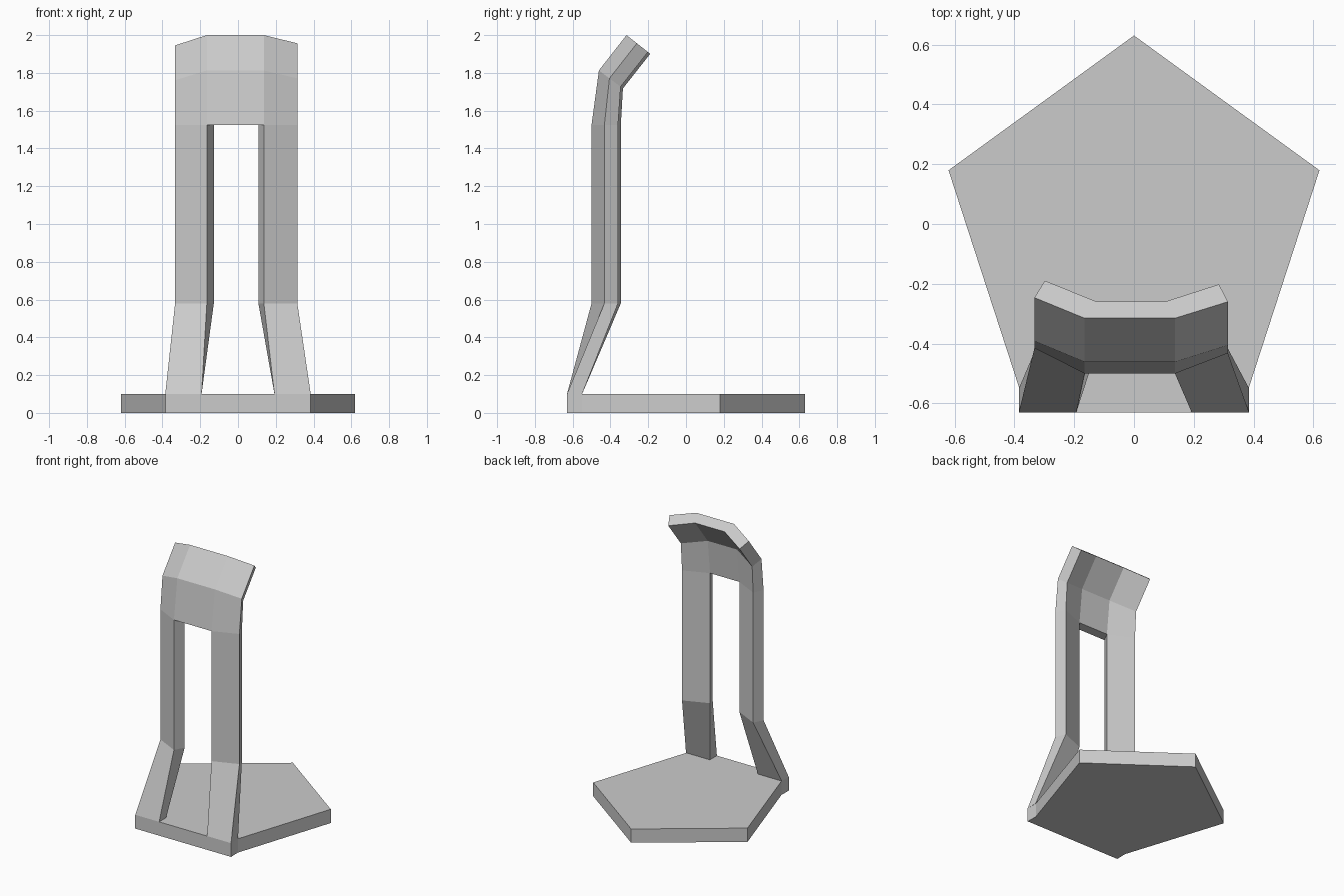
import bpy, bmesh, math
from collections import Counter

if "Cube" in bpy.data.objects:
    bpy.data.objects.remove(bpy.data.objects["Cube"])


def make_object(name, verts, faces):
    mesh = bpy.data.meshes.new(name)
    bm = bmesh.new()
    bv = [bm.verts.new(v) for v in verts]
    for f in faces:
        bm.faces.new([bv[i] for i in f])
    loose = [v for v in bm.verts if not v.link_faces]
    bmesh.ops.delete(bm, geom=loose, context='VERTS')
    bmesh.ops.recalc_face_normals(bm, faces=bm.faces)
    bm.to_mesh(mesh)
    bm.free()
    obj = bpy.data.objects.new(name, mesh)
    bpy.context.collection.objects.link(obj)
    return obj


# Pentagonal base plate with a straight lip under the legs
R, T = 0.652, 0.1
outline = [(R * math.cos(a), R * math.sin(a) - 0.022)
           for a in (math.radians(90 + 72 * i) for i in range(5))]
outline[3:3] = [(-0.385, -0.63), (0.385, -0.63)]
n = len(outline)
make_object("base_plate",
            [(x, y, z) for z in (0, T) for x, y in outline],
            [list(range(n)), list(range(n, 2 * n))]
            + [[i, (i + 1) % n, n + (i + 1) % n, n + i] for i in range(n)])

# Bent panel: cross-section of four columns, front row then back row (x, y offset)
section = [(-0.333, 0.085), (-0.165, 0), (0.137, 0), (0.314, 0.068),
           (-0.298, 0.155), (-0.128, 0.07), (0.108, 0.07), (0.284, 0.14)]
# Feet, which land on the base lip
feet = [(x, y, T) for y in (-0.63, -0.55) for x in (-0.385, -0.193, 0.193, 0.385)]
# Levels above the feet: front y, front z, depth scale, z drop per unit depth
levels = [(-0.5, 0.58, 1, 0), (-0.5, 1.525, 1, 0),
          (-0.461, 1.813, 0.82, 0.75), (-0.315, 2.0, 0.81, 0.79)]
verts = list(feet)
for y, z, s, drop in levels:
    verts += [(x, y + d * s, z - d * s * drop) for x, d in section]

# Solid cells: two legs below, full width across the top bands
cells = [(lv, c) for lv in range(4) for c in range(3) if lv >= 2 or c != 1]
quads = []
for lv, c in cells:
    a, b = lv * 8 + c, lv * 8 + 8 + c
    quads += [(a, a + 1, b + 1, b), (a + 4, a + 5, b + 5, b + 4),
              (a, a + 4, b + 4, b), (a + 1, a + 5, b + 5, b + 1),
              (a, a + 1, a + 5, a + 4), (b, b + 1, b + 5, b + 4)]
# Keep only the outer skin, dropping walls shared by two cells
uses = Counter(frozenset(q) for q in quads)
make_object("support_frame", verts, [q for q in quads if uses[frozenset(q)] == 1])
